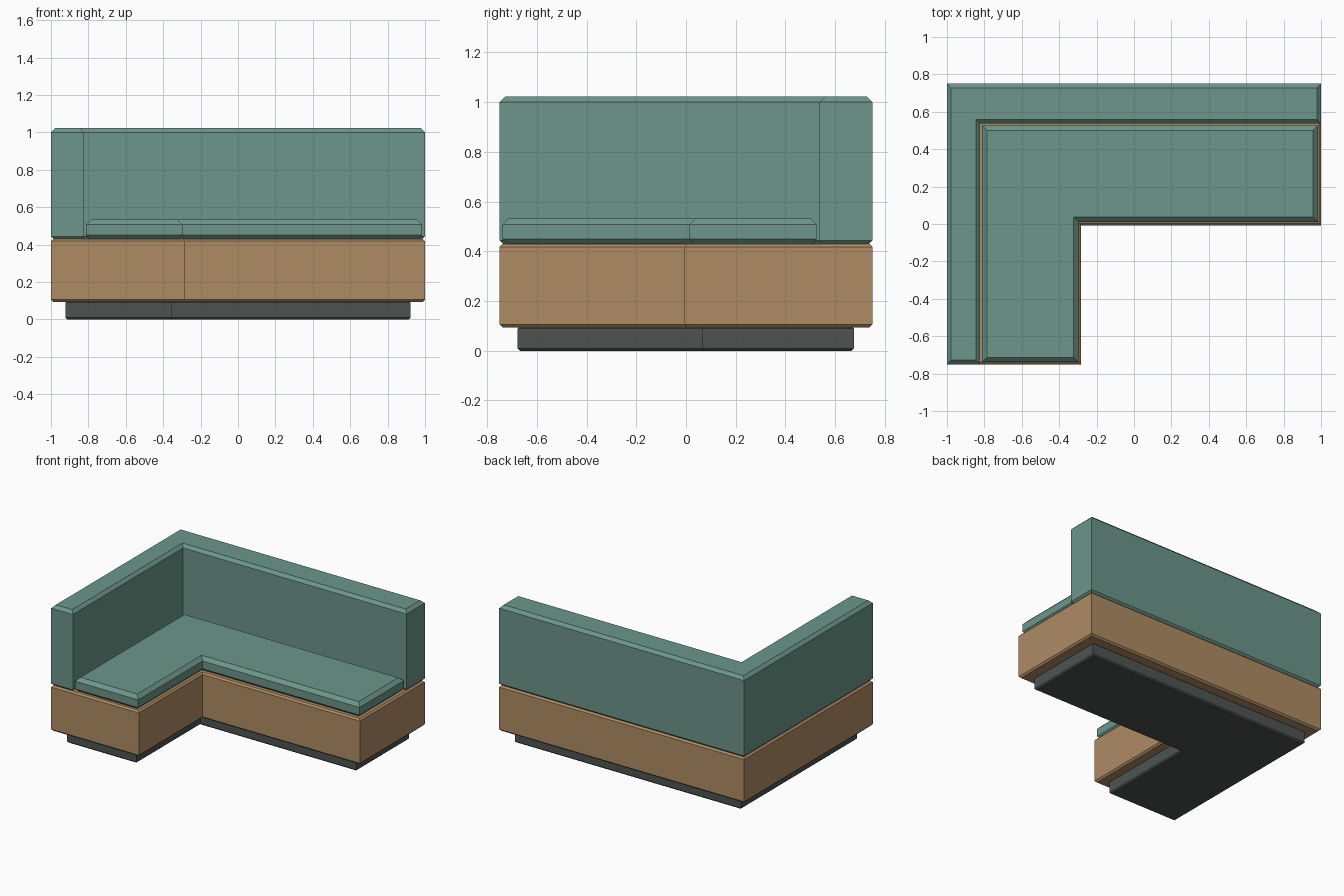
import bpy
import bmesh

if "Cube" in bpy.data.objects:
    bpy.data.objects.remove(bpy.data.objects["Cube"])


def material(name, rgb):
    mat = bpy.data.materials.new(name)
    mat.diffuse_color = (*rgb, 1)
    mat.use_nodes = True
    mat.node_tree.nodes["Principled BSDF"].inputs["Base Color"].default_value = mat.diffuse_color
    return mat


def outline(x0, x1, y0, y1, nx, ny, d):
    # L outline, shrunk inward by d; (nx, ny) is the inner corner
    x0, x1, y0, y1, nx, ny = x0 + d, x1 - d, y0 + d, y1 - d, nx - d, ny + d
    return [(x0, y0), (nx, y0), (nx, ny), (x1, ny), (x1, y1), (x0, y1)]


def l_block(name, extents, z0, z1, chamfer, mat):
    # Stack four L outlines: chamfered bottom, straight wall, chamfered top
    levels = [(z0, chamfer), (z0 + chamfer, 0), (z1 - chamfer, 0), (z1, chamfer)]
    bm = bmesh.new()
    rings = [[bm.verts.new((x, y, z)) for x, y in outline(*extents, d)]
             for z, d in levels]
    for low, high in zip(rings, rings[1:]):
        for i in range(6):
            j = (i + 1) % 6
            bm.faces.new((low[i], low[j], high[j], high[i]))
    bm.faces.new(rings[0][::-1])
    bm.faces.new(rings[-1])
    mesh = bpy.data.meshes.new(name)
    bm.to_mesh(mesh)
    bm.free()
    mesh.materials.append(mat)
    obj = bpy.data.objects.new(name, mesh)
    bpy.context.collection.objects.link(obj)
    return obj


teal = material("teal_fabric", (0.15, 0.305, 0.255))
wood = material("wood", (0.43, 0.26, 0.127))
dark = material("dark_plinth", (0.075, 0.088, 0.083))

# Recessed plinth
l_block("plinth", (-0.922, 0.922, -0.677, 0.675, -0.353, 0.065), 0, 0.098, 0.009, dark)
# Wooden base
l_block("base", (-1, 1, -0.75, 0.75, -0.284, -0.007), 0.094, 0.43, 0.012, wood)
# Seat cushion
l_block("seat", (-0.813, 0.984, -0.739, 0.527, -0.297, 0.012), 0.424, 0.533, 0.026, teal)
# Corner backrest
l_block("backrest", (-1, 1, -0.75, 0.75, -0.823, 0.537), 0.422, 1.022, 0.022, teal)
